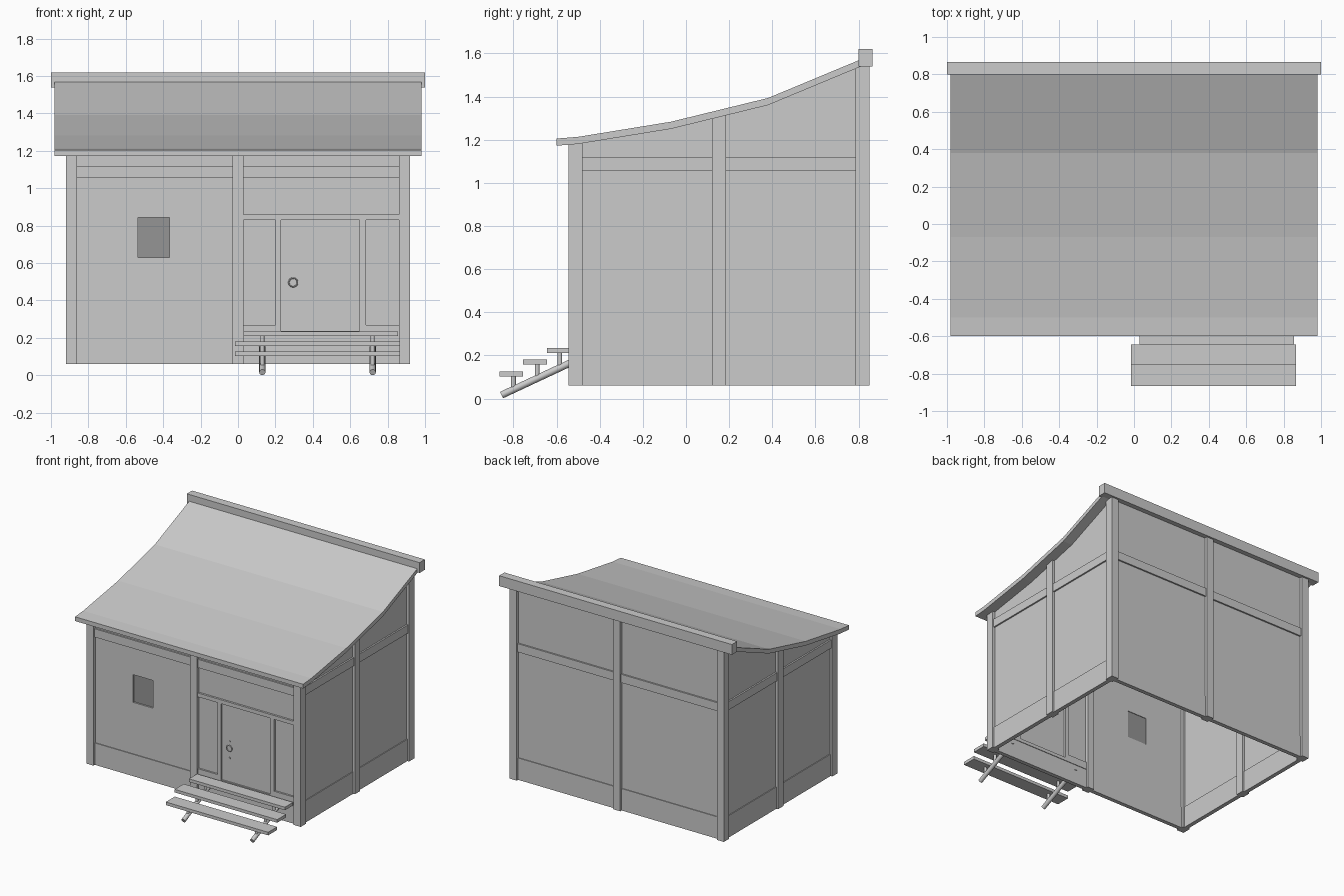
import bpy, math
from mathutils import Vector

if "Cube" in bpy.data.objects:
    bpy.data.objects.remove(bpy.data.objects["Cube"])

# roof underside curve (y, z) and its thickness
UNDER = [(-0.6, 1.172), (-0.5, 1.18), (-0.07, 1.25), (0.38, 1.36), (0.82, 1.543)]
THICK = 0.033


def under(y):
    for (a, p), (b, q) in zip(UNDER, UNDER[1:]):
        if y <= b:
            return p + (q - p) * (y - a) / (b - a)
    return UNDER[-1][1]


def mesh(name, verts, faces, color=None):
    me = bpy.data.meshes.new(name)
    me.from_pydata(verts, [], faces)
    ob = bpy.data.objects.new(name, me)
    bpy.context.collection.objects.link(ob)
    if color:
        mat = bpy.data.materials.new(name)
        mat.diffuse_color = color
        mat.use_nodes = True
        mat.node_tree.nodes["Principled BSDF"].inputs["Base Color"].default_value = mat.diffuse_color
        me.materials.append(mat)
    return ob


def box(name, x, y, z, color=None, follow_roof=False):
    """Box from (min, max) pairs; follow_roof lifts the top to the roof underside."""
    v = [(a, b, (under(b) + 0.004 if follow_roof and c == z[1] else c))
         for a in x for b in y for c in z]
    f = [(0, 1, 3, 2), (4, 6, 7, 5), (0, 4, 5, 1), (2, 3, 7, 6), (0, 2, 6, 4), (1, 5, 7, 3)]
    return mesh(name, v, f, color)


def extrude_x(name, profile, x0, x1):
    n = len(profile)
    v = [(x, y, z) for x in (x0, x1) for y, z in profile]
    f = [tuple(range(n))[::-1], tuple(range(n, 2 * n))]
    f += [(i, (i + 1) % n, (i + 1) % n + n, i + n) for i in range(n)]
    return mesh(name, v, f)


def rod(name, a, b, r):
    a, b = Vector(a), Vector(b)
    d = b - a
    bpy.ops.mesh.primitive_cylinder_add(vertices=16, radius=r, depth=d.length, location=(a + b) / 2,
                                        rotation=d.to_track_quat('Z', 'Y').to_euler())
    bpy.context.object.name = name
    bpy.ops.object.shade_smooth_by_angle()


# roof sheet and ridge beam
extrude_x("roof", UNDER + [(y, z + THICK) for y, z in reversed(UNDER)], -0.98, 0.98)
box("ridge_beam", (-1, 1), (0.8, 0.865), (1.54, 1.62))

# posts
B = 0.06
for x in (-0.89, 0.0, 0.89):
    for y in (-0.5125, 0.1525, 0.8175):
        if x == 0 and abs(y) < 0.3:
            continue
        box("post", (x - 0.03, x + 0.03), (y - 0.0325, y + 0.0325), (B, 1), follow_roof=True)

# side walls with rails and skirting boards
for s in (-1, 1):
    ys = [-0.49, -0.07, 0.1525, 0.38, 0.8]
    prof = [(-0.49, B), (0.8, B)] + [(y, under(y) + 0.004) for y in reversed(ys)]
    extrude_x("side_wall", prof, s * 0.89 - 0.01, s * 0.89 + 0.01)
    for n, t, z in (("side_rail", 0.022, (1.055, 1.12)), ("side_skirting", 0.016, (B, 0.23))):
        box(n, (s * 0.89 - t, s * 0.89 + t), (-0.49, 0.8), z)

# back wall
box("back_wall", (-0.87, 0.87), (0.807, 0.827), (B, 1.545))
box("back_rail", (-0.87, 0.87), (0.795, 0.839), (1.055, 1.12))
box("back_skirting", (-0.87, 0.87), (0.801, 0.833), (B, 0.23))

# front wall pieces around the window opening
F = (-0.5225, -0.5025)
W, H = (-0.535, -0.365), (0.63, 0.845)
for x, z in (((-0.87, W[0]), (B, 1.178)), ((W[1], 0), (B, 1.178)),
             (W, (B, H[0])), (W, (H[1], 1.178)), ((0, 0.87), (0.84, 1.178))):
    box("front_wall", x, F, z)
box("window_pane", W, (-0.511, -0.507), H, (0.3, 0.3, 0.3, 1))
box("front_rail", (-0.87, 0.87), (-0.535, -0.49), (1.055, 1.12))
box("front_skirting", (-0.87, 0), (-0.5285, -0.4965), (B, 0.23))
box("door_skirting", (0, 0.87), (-0.5285, -0.4965), (B, 0.215))

# door, side panels and surrounding frame
box("door", (0.22, 0.66), (-0.524, -0.504), (0.22, 0.84))
for x in ((0.02, 0.21), (0.675, 0.87)):
    box("door_side_panel", x, (-0.52, -0.5025), (0.21, 0.84))
    box("door_side_sill", x, (-0.534, -0.495), (0.235, 0.27))
for x in ((0.2, 0.23), (0.65, 0.685)):
    box("door_jamb", x, (-0.536, -0.492), (0.22, 0.835))
box("door_lintel", (0.02, 0.87), (-0.538, -0.49), (0.83, 0.86))
box("door_sill", (0.02, 0.87), (-0.534, -0.492), (0.21, 0.236))

# ring handle
bpy.ops.mesh.primitive_torus_add(major_radius=0.023, minor_radius=0.004, major_segments=24,
                                 minor_segments=8, location=(0.295, -0.53, 0.497),
                                 rotation=(math.pi / 2, 0, 0))
bpy.context.object.name = "door_ring"
bpy.ops.object.shade_smooth_by_angle()
for z in (0.55, 0.42):
    rod("door_stud", (0.295, -0.52, z), (0.295, -0.528, z), 0.007)

# steps: treads, round stringers and short supports
TREADS = [((-0.645, -0.545), 0.21, (0.03, 0.855)),
          ((-0.755, -0.645), 0.158, (-0.015, 0.865)),
          ((-0.865, -0.755), 0.102, (-0.015, 0.865))]
for y, z, x in TREADS:
    box("step_tread", x, y, (z, z + 0.024))
for x in (0.13, 0.72):
    rod("step_stringer", (x, -0.855, 0.016), (x, -0.5, 0.182), 0.0165)
    for y, z, _ in TREADS:
        m = sum(y) / 2 + 0.01
        rod("step_support", (x, m, 0.016 + (m + 0.855) * 0.4676), (x, m, z + 0.004), 0.011)
